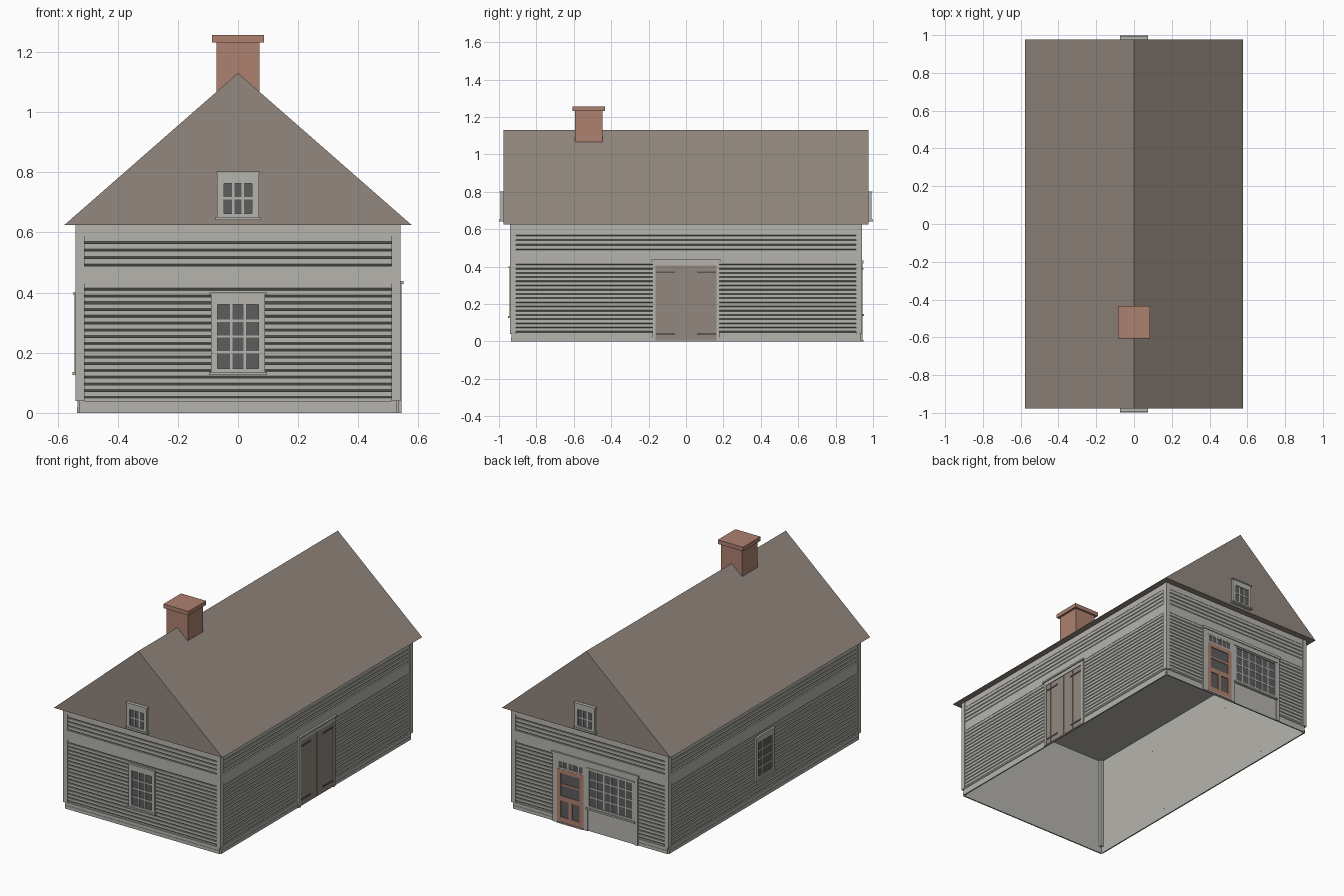
import bpy
import bmesh
from math import pi
from mathutils import Matrix, Vector

if "Cube" in bpy.data.objects:
    bpy.data.objects.remove(bpy.data.objects["Cube"])


def material(name, red, green, blue):
    mat = bpy.data.materials.new(name)
    mat.use_nodes = True
    colour = (red, green, blue, 1)
    mat.diffuse_color = colour
    mat.node_tree.nodes["Principled BSDF"].inputs["Base Color"].default_value = colour
    return mat


GREY = material("weathered grey", .46, .455, .42)
BROWN = material("shingle brown", .29, .245, .21)
BRICK = material("brick red", .42, .22, .16)
GLASS = material("dark glass", .11, .11, .11)
IRON = material("hinge iron", .10, .09, .085)

HALF_X, HALF_Y = .528, .928      # wall planes
EAVE, RIDGE = .625, 1.13
ROOF_X, ROOF_Y = .577, .976
BELT_LOW, BELT_HIGH, FRIEZE, SKIRT = .43, .488, .588, .048

# Each side: turn about z, and distance of its plane from the centre
FRONT = (0, HALF_Y)
BARN_SIDE = (pi / 2, HALF_X)
BACK = (pi, HALF_Y)
WINDOW_SIDE = (-pi / 2, HALF_X)
FRONT_GABLE = (0, ROOF_Y)
BACK_GABLE = (pi, ROOF_Y)


def finish(name, bm, mat):
    bmesh.ops.recalc_face_normals(bm, faces=bm.faces)
    mesh = bpy.data.meshes.new(name)
    bm.to_mesh(mesh)
    bm.free()
    mesh.materials.append(mat)
    obj = bpy.data.objects.new(name, mesh)
    bpy.context.scene.collection.objects.link(obj)
    return obj


def add_box(bm, low, high, lip=0):
    """Box between two corners; lip bevels the lower outer edge."""
    low, high = Vector(low), Vector(high)
    size = Matrix.Diagonal((high - low).to_4d())
    place = Matrix.Translation((low + high) / 2) @ size
    verts = bmesh.ops.create_cube(bm, size=1, matrix=place)["verts"]
    middle = (low + high) / 2
    for v in verts:
        if v.co.y < middle.y and v.co.z < middle.z:
            v.co.z += lip
    return verts


def plates(name, side, mat, boxes, lip=0):
    """Boxes on one side: u range, z range, how far they start and stand out."""
    turn, distance = side
    bm = bmesh.new()
    for u0, u1, z0, z1, inner, outer in boxes:
        add_box(bm, (u0, -distance - outer, z0), (u1, -distance - inner, z1), lip)
    bm.transform(Matrix.Rotation(turn, 4, "Z"))
    return finish(name, bm, mat)


def solid(name, mat, low, high):
    bm = bmesh.new()
    add_box(bm, low, high)
    return finish(name, bm, mat)


def grid_bars(u0, u1, z0, z1, cols, rows, inner, outer, width=.008):
    """Glazing bars dividing a pane into columns and rows."""
    h = width / 2
    bars = []
    for i in range(1, cols):
        u = u0 + (u1 - u0) * i / cols
        bars.append((u - h, u + h, z0, z1, inner, outer))
    for i in range(1, rows):
        z = z0 + (z1 - z0) * i / rows
        bars.append((u0, u1, z - h, z + h, inner, outer))
    return bars


def border(u0, u1, z0, z1, side, bottom, top, inner, outer):
    """Four boards around an opening."""
    return [(u0, u0 + side, z0, z1, inner, outer),
            (u1 - side, u1, z0, z1, inner, outer),
            (u0 + side, u1 - side, z0, z0 + bottom, inner, outer),
            (u0 + side, u1 - side, z1 - top, z1, inner, outer)]


def window(name, side, u0, u1, z0, z1, cols, rows, edge=.022, top=.037):
    a, b, c, d = u0 + edge, u1 - edge, z0 + .018, z1 - top
    plates(name + "_glass", side, GLASS, [(a, b, c, d, 0, .009)])
    frame = border(u0, u1, z0, z1, edge, .018, top, 0, .016)
    frame += grid_bars(a, b, c, d, cols, rows, .005, .012)
    frame += [(u0 - .006, u1 + .006, z0 - .004, z0 + .006, 0, .023),
              (u0 - .004, u1 + .004, z1 - .004, z1 + .003, 0, .02)]
    plates(name + "_frame", side, GREY, frame)


# Wall shell, open underneath
bm = bmesh.new()
add_box(bm, (-HALF_X, -HALF_Y, 0), (HALF_X, HALF_Y, EAVE - .003))
bm.faces.ensure_lookup_table()
floor = min(bm.faces, key=lambda f: f.calc_center_median().z)
bmesh.ops.delete(bm, geom=[floor], context="FACES")
finish("wall_shell", bm, GREY)

# Clapboards and horizontal trim on every side
for label, side in (("front", FRONT), ("barn_side", BARN_SIDE),
                    ("back", BACK), ("window_side", WINDOW_SIDE)):
    half = HALF_X if side[1] == HALF_Y else HALF_Y
    reach = half - .018
    boards = []
    for z0, z1, count in ((SKIRT, BELT_LOW, 17), (BELT_HIGH, FRIEZE, 4)):
        step = (z1 - z0) / count
        boards += [(-reach, reach, z0 + i * step, z0 + (i + 1) * step, -.001, .007)
                   for i in range(count)]
    plates(label + "_clapboards", side, GREY, boards, lip=.007)
    plates(label + "_trim", side, GREY,
           [(-reach, reach, BELT_LOW, BELT_HIGH, 0, .009),
            (-reach, reach, FRIEZE, EAVE, 0, .009),
            (-half, half, .02, SKIRT - .008, 0, .006),
            (-half, half, 0, .02, 0, .008)])

# Corner posts
for sx in (-1, 1):
    for sy in (-1, 1):
        x, y = sx * (HALF_X - .003), sy * (HALF_Y - .003)
        solid("corner_post", GREY, (x - .015, y - .015, SKIRT - .008),
              (x + .015, y + .015, EAVE))

# Roof with closed gables
bm = bmesh.new()
gable = bm.faces.new([bm.verts.new(p) for p in (
    (-ROOF_X, -ROOF_Y, EAVE), (ROOF_X, -ROOF_Y, EAVE), (0, -ROOF_Y, RIDGE))])
new = bmesh.ops.extrude_face_region(bm, geom=[gable], use_keep_orig=True)["geom"]
for v in new:
    if isinstance(v, bmesh.types.BMVert):
        v.co.y = ROOF_Y
finish("roof", bm, BROWN)

# Chimney
CY = -.52
solid("chimney_shaft", BRICK, (-.072, CY - .074, .56), (.072, CY + .074, 1.235))
solid("chimney_cap", BRICK, (-.086, CY - .086, 1.232), (.086, CY + .086, 1.257))

# Windows
window("front_window", FRONT, -.09, .09, .13, .397, 3, 4)
window("side_window", WINDOW_SIDE, -.09, .09, .13, .397, 3, 4)
window("front_gable_window", FRONT_GABLE, -.069, .069, .645, .8, 3, 2)
window("back_gable_window", BACK_GABLE, -.069, .069, .645, .8, 3, 2)

# Barn doors: planks, casing and strap hinges
planks = []
for s in (-1, 1):
    for i in range(4):
        a = .002 + i * .04
        u0, u1 = sorted((s * a, s * (a + .038)))
        planks.append((u0, u1, .004, .405, 0, .011))
plates("barn_door_planks", BARN_SIDE, BROWN, planks)
plates("barn_door_backing", BARN_SIDE, BROWN, [(-.162, .162, .004, .405, 0, .0095)])
plates("barn_door_casing", BARN_SIDE, GREY,
       [(-.18, -.162, 0, .43, 0, .015), (.162, .18, 0, .43, 0, .015),
        (-.162, .162, .405, .43, 0, .015), (-.185, .185, .428, .438, 0, .022)])
plates("barn_door_hinges", BARN_SIDE, IRON,
       [(u, u + .1, z, z + .01, .009, .014)
        for u in (-.16, .06) for z in (.035, .365)])

# Shop front: backing, pilasters and cornice
plates("shop_front_panel", BACK, GREY, [(-.25, .325, 0, BELT_LOW, 0, .009)])
plates("shop_front_casing", BACK, GREY,
       [(-.255, -.222, 0, .42, 0, .015), (.305, .33, 0, .42, 0, .015),
        (-.222, .305, .39, .42, 0, .015), (-.042, -.015, 0, .39, 0, .015),
        (-.26, .335, .418, .434, 0, .02)])

# Shop window
window("shop_window", BACK, -.015, .305, .14, .39, 6, 4, edge=.012, top=.012)
plates("shop_window_pane", BACK, GLASS, [(-.003, .293, .158, .378, .005, .0105)])

# Shop door with a row of small panes above it
D0, D1 = -.222, -.042
plates("transom_glass", BACK, GLASS, [(D0, D1, .345, .385, 0, .0105)])
plates("transom_frame", BACK, GREY,
       border(D0, D1, .335, .39, .008, .01, .008, 0, .014)
       + grid_bars(D0, D1, .34, .385, 5, 1, .005, .013))
plates("shop_door_glass", BACK, GLASS, [(D0, D1, .01, .335, 0, .0105)])
plates("shop_door_frame", BACK, BRICK,
       border(D0, D1, .005, .335, .025, .035, .025, 0, .015)
       + grid_bars(D0 + .025, D1 - .025, .17, .31, 1, 2, .005, .014, .012)
       + [(D0 + .025, D1 - .025, .14, .17, 0, .015)]
       + grid_bars(D0 + .025, D1 - .025, .04, .14, 2, 1, 0, .015, .022))
plates("door_step", BACK, GREY, [(D0, D1, 0, .008, 0, .02)])
